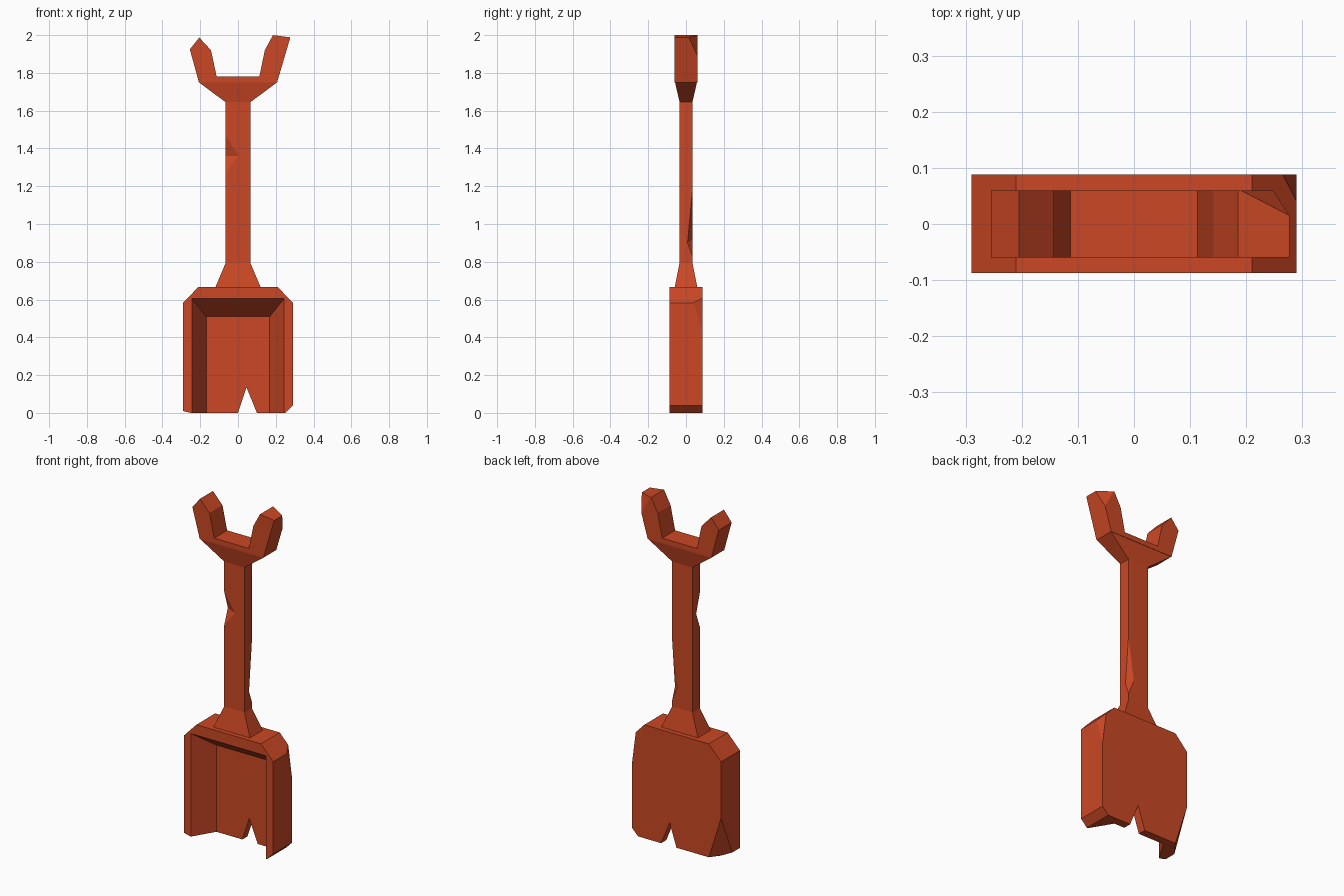
import bpy
import bmesh
from mathutils import Vector

if "Cube" in bpy.data.objects:
    bpy.data.objects.remove(bpy.data.objects["Cube"], do_unlink=True)

RED = (0.60, 0.064, 0.018, 1)
paint = bpy.data.materials.new("orange_red")
paint.use_nodes = True
paint.diffuse_color = RED
paint.node_tree.nodes["Principled BSDF"].inputs["Base Color"].default_value = RED


def finish(bm, name):
    bmesh.ops.recalc_face_normals(bm, faces=bm.faces)
    mesh = bpy.data.meshes.new(name)
    bm.to_mesh(mesh)
    bm.free()
    mesh.materials.append(paint)
    obj = bpy.data.objects.new(name, mesh)
    bpy.context.collection.objects.link(obj)
    return obj


def prism(name, outline, y0, y1):
    """Extrude an x-z outline along y."""
    bm = bmesh.new()
    face = bm.faces.new([bm.verts.new((x, y0, z)) for x, z in outline])
    out = bmesh.ops.extrude_face_region(bm, geom=[face])
    moved = [g for g in out["geom"] if isinstance(g, bmesh.types.BMVert)]
    bmesh.ops.translate(bm, verts=moved, vec=(0, y1 - y0, 0))
    return finish(bm, name)


def loft(name, rings):
    """Stack rectangles given as height, half width, half depth."""
    bm = bmesh.new()
    loops = [[bm.verts.new((sx * w, sy * d, z))
              for sx, sy in ((-1, -1), (1, -1), (1, 1), (-1, 1))]
             for z, w, d in rings]
    for a, b in zip(loops, loops[1:]):
        for i in range(4):
            j = (i + 1) % 4
            bm.faces.new((a[i], a[j], b[j], b[i]))
    bm.faces.new(loops[0])
    bm.faces.new(loops[-1])
    return finish(bm, name)


def carve(obj, cuts):
    """Subtract the convex hull of each point list from the object."""
    helpers = []
    for points in cuts:
        bm = bmesh.new()
        for p in points:
            bm.verts.new(p)
        bmesh.ops.convex_hull(bm, input=bm.verts)
        helper = finish(bm, "cutter")
        helper.hide_render = True
        helpers.append(helper)
        mod = obj.modifiers.new("carve", "BOOLEAN")
        mod.operation = "DIFFERENCE"
        mod.solver = "EXACT"
        mod.object = helper
    graph = bpy.context.evaluated_depsgraph_get()
    mesh = bpy.data.meshes.new_from_object(obj.evaluated_get(graph))
    obj.modifiers.clear()
    obj.data = mesh
    for helper in helpers:
        bpy.data.objects.remove(helper, do_unlink=True)


def chip(corner, *ends):
    """Points of a wedge that breaks off a corner."""
    ends = [Vector(e) for e in ends]
    middle = sum(ends, Vector()) / len(ends)
    return ends + [Vector(corner) * 2 - middle]


# Blade: thick plate with cut corners, hollowed at the front
blade = prism("blade", [(-0.29, 0.01), (-0.29, 0.583), (-0.21, 0.667), (0.21, 0.667),
                        (0.29, 0.583), (0.29, 0.04), (0.25, 0), (-0.25, 0)], -0.087, 0.088)
scoop = [(s * w, y, z) for s in (-1, 1)
         for w, y, top in ((0.313, -0.2, 0.69), (0.168, 0.04, 0.51))
         for z in (-0.1, top)]
split = [(x, y, z) for y in (0, 0.2)
         for x, z in ((0.045, 0.135), (-0.033, -0.1), (0.141, -0.1))]
top_chip = chip((0.29, 0.088, 0.583),
                (0.29, 0.088, 0.42), (0.29, 0.04, 0.583), (0.265, 0.088, 0.609))
bottom_chip = chip((-0.29, 0.088, 0),
                   (-0.29, 0.088, 0.25), (-0.21, 0.088, 0), (-0.29, -0.02, 0))
carve(blade, [scoop, split, top_chip, bottom_chip])

# Handle: flared collar, square shaft and flared fork base, with two nicks
handle = loft("handle", [(0.66, 0.122, 0.061), (0.793, 0.066, 0.034),
                         (1.645, 0.066, 0.034), (1.75, 0.207, 0.058)])
front_nick = [(-0.066, -0.034, 1.47), (-0.066, -0.034, 1.27), (0.004, -0.034, 1.36),
              (-0.066, 0, 1.36), (-0.12, -0.09, 1.36)]
back_nick = [(0.066, 0.034, 1.18), (0.066, 0.034, 0.83), (0.066, 0.008, 0.9),
             (0.03, 0.034, 0.92), (0.12, 0.09, 0.95)]
carve(handle, [front_nick, back_nick])

# Broken grip: two prongs, one with a chipped tip
grip = prism("forked_grip", [(-0.207, 1.75), (-0.255, 1.925), (-0.205, 1.987), (-0.143, 1.92),
                             (-0.113, 1.78), (0.113, 1.78), (0.142, 1.92), (0.185, 2.0),
                             (0.277, 1.988), (0.207, 1.75)], -0.06, 0.06)
carve(grip, [chip((0.277, 0.06, 1.988),
                  (0.277, 0.015, 1.988), (0.19, 0.06, 1.9993), (0.2482, 0.06, 1.89))])
